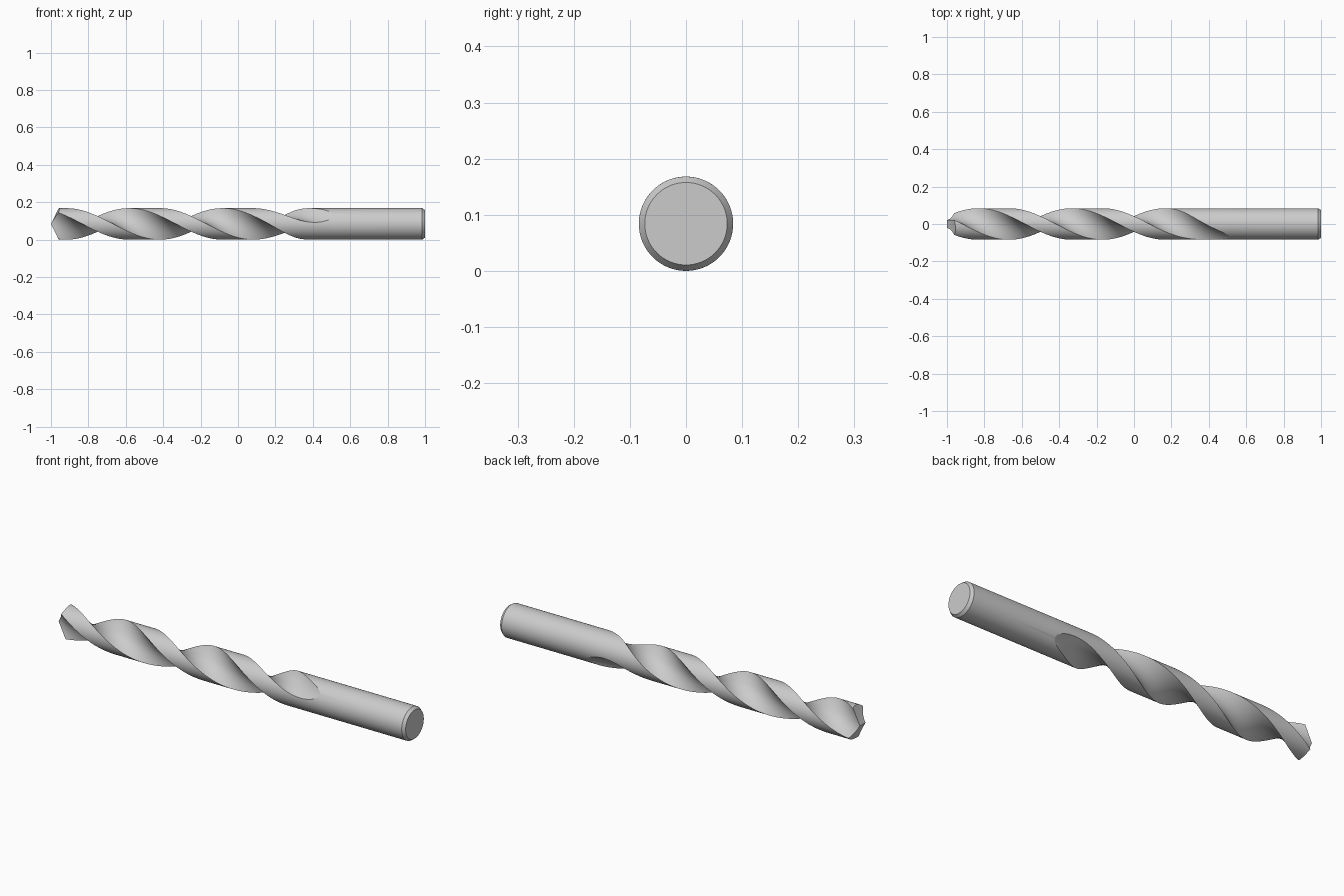
import bpy, bmesh, math

if "Cube" in bpy.data.objects:
    bpy.data.objects.remove(bpy.data.objects["Cube"])

R = 0.084            # drill radius
WEB = 0.022          # half thickness of the core between the flutes
K = 3.7              # flute hollow curvature
X0, X1 = 0.10, 0.51  # flute run-out start and end
TIP = 0.54           # slope of the point facets
NF, NL = 16, 32      # segments per flute / per land


def twist(x):
    # right-hand helix, one turn per unit, easing off at the run-out
    if x < 0.3:
        return 2 * math.pi * x
    s = min(1, (x - 0.3) / (X1 - 0.3))
    return 2 * math.pi * (0.3 + (X1 - 0.3) * (s - s * s / 2))


def section(x):
    # two-flute section as (p, h): p towards the lands, h towards the flutes
    t = min(1, max(0, (x - X0) / (X1 - X0)))
    c = WEB + (R - WEB) * t * t
    h = (-1 / K + math.sqrt(1 / K ** 2 + 4 * (c / K + R * R))) / 2
    a = math.acos(min(1, h / R))
    half = []
    for i in range(NF):
        u = -1 + 2 * i / NF
        half.append((R * math.sin(a) * u, c + (R * math.cos(a) - c) * u * u))
    for i in range(NL):
        b = a + (math.pi - 2 * a) * i / NL
        half.append((R * math.sin(b), R * math.cos(b)))
    return half + [(-p, -h) for p, h in half]


def place(x, p, h):
    f = twist(x)
    return (x, h * math.cos(f) - p * math.sin(f),
            R + h * math.sin(f) + p * math.cos(f))


bm = bmesh.new()
rings = []
base = section(-1)
N = len(base)

# drill point: two sloping facets meeting in a chisel edge
for s in (0.25, 0.5, 0.75):
    rings.append([bm.verts.new(place(-1 + TIP * abs(p) * s, p * s, h * s))
                  for p, h in base])

# fluted body with run-out
STEPS = 170
for j in range(STEPS + 1):
    u = 1 - (1 - j / STEPS) ** 1.4
    ring = []
    for i, (p0, h0) in enumerate(base):
        start = -1 + TIP * abs(p0)
        x = start + (X1 - start) * u
        p, h = section(x)[i] if x > X0 else (p0, h0)
        ring.append(bm.verts.new(place(x, p, h)))
    rings.append(ring)

# plain shank with chamfered end
for x, r in ((0.75, R), (0.985, R), (1.0, 0.0735)):
    rings.append([bm.verts.new(place(x, p * r / R, h * r / R))
                  for p, h in section(X1)])

for a, b in zip(rings, rings[1:]):
    for i in range(N):
        k = (i + 1) % N
        bm.faces.new((a[i], a[k], b[k], b[i]))
centre = bm.verts.new((-1, 0, R))
for i in range(N):
    bm.faces.new((centre, rings[0][(i + 1) % N], rings[0][i]))
bm.faces.new(rings[-1])

bmesh.ops.remove_doubles(bm, verts=bm.verts, dist=1e-5)
bmesh.ops.recalc_face_normals(bm, faces=bm.faces)
mesh = bpy.data.meshes.new("twist_drill_bit")
bm.to_mesh(mesh)
bm.free()

drill = bpy.data.objects.new("twist_drill_bit", mesh)
bpy.context.collection.objects.link(drill)
bpy.context.view_layer.objects.active = drill
drill.select_set(True)
bpy.ops.object.shade_smooth_by_angle(angle=math.radians(25))
